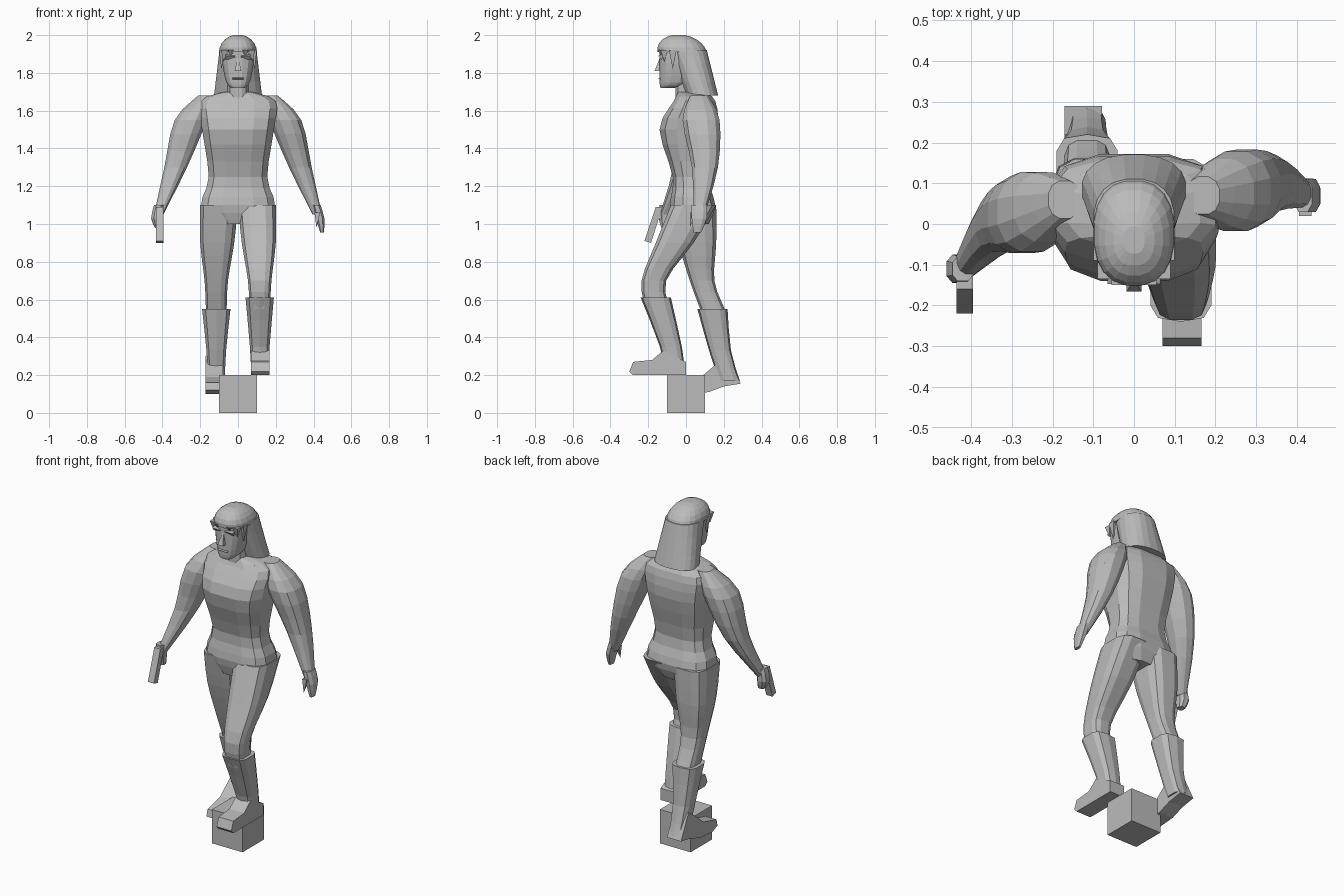
import bpy, bmesh, math
from mathutils import Vector

old = bpy.data.objects.get("Cube")
if old:
    bpy.data.objects.remove(old, do_unlink=True)

grey = bpy.data.materials.new("plain_grey")
grey.use_nodes = True
grey.diffuse_color = (.5, .5, .5, 1)
grey.node_tree.nodes["Principled BSDF"].inputs["Base Color"].default_value = grey.diffuse_color


def finish(name, bm):
    """Turn a bmesh into a flat shaded object with the shared material."""
    bmesh.ops.recalc_face_normals(bm, faces=bm.faces)
    mesh = bpy.data.meshes.new(name)
    bm.to_mesh(mesh)
    bm.free()
    mesh.materials.append(grey)
    obj = bpy.data.objects.new(name, mesh)
    bpy.context.collection.objects.link(obj)
    return obj


def skin(bm, rings):
    """Bridge consecutive rings of vertices and cap both ends."""
    for low, high in zip(rings, rings[1:]):
        for i in range(len(low)):
            bm.faces.new((low[i - 1], low[i], high[i], high[i - 1]))
    bm.faces.new(rings[0])
    bm.faces.new(rings[-1])


def unit_ring(sides, power):
    """Rounded-box outline that just fills the square around the origin."""
    def bend(value):
        return math.copysign(abs(value) ** power, value)
    angles = [math.tau * (i + .5) / sides for i in range(sides)]
    points = [(bend(math.cos(a)), bend(math.sin(a))) for a in angles]
    wide = max(p[0] for p in points)
    deep = max(p[1] for p in points)
    return [(px / wide, py / deep) for px, py in points]


def smooth_rows(rows, steps):
    """Pass a spline through the key rows, adding bands between them."""
    result = []
    for i in range(len(rows) - 1):
        before, after = rows[max(i - 1, 0)], rows[min(i + 2, len(rows) - 1)]
        for step in range(steps):
            t = step / steps
            row = []
            for a, b, c, d in zip(before, rows[i], rows[i + 1], after):
                start, end = (c - a) / 2, (d - b) / 2
                ease = t * t * (3 - 2 * t)
                row.append(b + (c - b) * ease + start * t * (1 - t) ** 2
                           - end * t * t * (1 - t))
            result.append(row)
    return result + [rows[-1]]


def tube(name, x, y, z, wide, deep, steps=3, sides=12, power=.75):
    """Stack level rounded sections; each column is a list or one value."""
    columns = [c if isinstance(c, (list, tuple)) else [c] * len(z)
               for c in (x, y, z, wide, deep)]
    outline = unit_ring(sides, power)
    bm = bmesh.new()
    rings = [[bm.verts.new((cx + w * u, cy + d * v, cz)) for u, v in outline]
             for cx, cy, cz, w, d in smooth_rows(list(zip(*columns)), steps)]
    skin(bm, rings)
    return finish(name, bm)


def prism(name, outline, middle, half):
    """Extrude a side outline of (y, z) points across x."""
    bm = bmesh.new()
    skin(bm, [[bm.verts.new((x, y, z)) for y, z in outline]
              for x in (middle - half, middle + half)])
    return finish(name, bm)


def spike(name, centre, half_x, half_y, tip):
    """A four sided point running from a level base to its tip."""
    bm = bmesh.new()
    middle = Vector(centre)
    base = [bm.verts.new(middle + Vector((sx * half_x, sy * half_y, 0)))
            for sx, sy in ((-1, -1), (1, -1), (1, 1), (-1, 1))]
    top = bm.verts.new(tip)
    bm.faces.new(base)
    for i in range(len(base)):
        bm.faces.new((base[i - 1], base[i], top))
    return finish(name, bm)


def arm(name, side, y):
    """Shoulder to wrist, held away from the body."""
    girth = [.04, .085, .06, .025]
    tube(name, x=[side * v for v in (.17, .25, .33, .42)], y=y,
         z=[1.68, 1.55, 1.3, 1.05], wide=girth, deep=[g * 1.15 for g in girth],
         power=.85)


def leg(name, side, y):
    """Hip to just inside the boot top."""
    tube(name, x=[side * v for v in (.1, .11, .115, .115)], y=y,
         z=[1.1, .9, .7, .55], wide=[.1, .09, .062, .055],
         deep=[.12, .1, .065, .065], power=.62)


def boot(name, side, y, z):
    """Flared boot shaft, narrow at the ankle."""
    tube(name, x=side * .115, y=y, z=z, wide=[.075, .052, .045],
         deep=[.08, .058, .055], steps=2, sides=10, power=.6)


# Pedestal block
prism("pedestal", [(-.1, 0), (.1, 0), (.1, .2), (-.1, .2)], 0, .1)

# Torso and neck
tube("torso", x=0, y=[.03, .035, .025, .015, .045, .03],
     z=[1, 1.1, 1.25, 1.5, 1.65, 1.7], wide=[.11, .195, .155, .19, .2, .07],
     deep=[.09, .12, .095, .155, .11, .07], power=.65)
tube("neck", x=0, y=.01, z=[1.65, 1.8], wide=.055, deep=.065, steps=1)

# Arms and hands
arm("left_arm", 1, [.07, .08, .1, .07])
arm("right_arm", -1, [.06, .03, 0, -.11])
tube("left_hand", x=[.415, .435, .445], y=[.07, .07, .06], z=[1.1, 1.03, .955],
     wide=[.022, .022, .01], deep=[.04, .04, .02], steps=2, sides=8)
spike("left_thumb", (.42, .035, 1.06), .015, .015, (.415, .02, .98))
tube("right_hand", x=[-.42, -.43, -.42], y=-.11, z=[1.1, 1.03, .98],
     wide=[.025, .03, .02], deep=[.03, .035, .02], steps=2, sides=8)

# Pistol
prism("pistol_barrel", [(-.125, 1.09), (-.16, 1.09), (-.22, .91), (-.185, .9)], -.415, .02)
prism("pistol_grip", [(-.15, 1.07), (-.09, 1.05), (-.1, 1.02), (-.16, 1.03)], -.415, .013)

# Legs: the left steps forward, the right trails
leg("left_leg", 1, [.04, -.06, -.17, -.15])
leg("right_leg", -1, [.04, .06, .085, .14])

# Boots and feet
boot("left_boot", 1, [-.16, -.08, -.06], [.61, .35, .21])
boot("right_boot", -1, [.14, .18, .23], [.55, .33, .17])
prism("left_foot", [(-.3, .22), (-.28, .2), (0, .2), (0, .27), (-.12, .33),
                    (-.18, .28), (-.28, .27)], .118, .048)
prism("right_foot", [(-.05, .12), (0, .1), (.12, .11), (.2, .14), (.29, .155),
                     (.22, .3), (.15, .25), (.08, .19), (-.04, .16)], -.125, .046)

# Head and face
tube("head", x=0, y=[-.1, -.06, -.045, -.04], z=[1.72, 1.75, 1.85, 1.92],
     wide=[.035, .062, .083, .085], deep=[.035, .08, .095, .1], sides=16)
spike("nose", (0, -.15, 1.81), .018, .016, (0, -.135, 1.89))
prism("lips", [(-.13, 1.78), (-.148, 1.77), (-.13, 1.76)], 0, .03)
for side in (-1, 1):
    prism("brow", [(-.12, 1.9), (-.147, 1.89), (-.13, 1.87)], side * .04, .025)

# Long hair: domed crown, back fall and side locks
tilt = [math.radians(15 * i) for i in range(6)]
tube("hair_crown", x=0, y=[-.02 - .02 * math.sin(a) for a in tilt],
     z=[1.91 + .09 * math.sin(a) / math.sin(tilt[-1]) for a in tilt],
     wide=[.1 * math.cos(a) for a in tilt], deep=[.13 * math.cos(a) for a in tilt],
     steps=1, sides=20, power=.85)
tube("hair_fall", x=0, y=[.085, .01], z=[1.68, 1.92], wide=[.127, .098],
     deep=[.085, .1], sides=20, power=.85)
for side in (-1, 1):
    for x, y, drop in ((.08, -.07, .1), (.07, -.115, .06), (.035, -.13, .03)):
        spike("hair_lock", (side * x, y, 1.92), .02, .02, (side * x * 1.1, y, 1.92 - drop))
